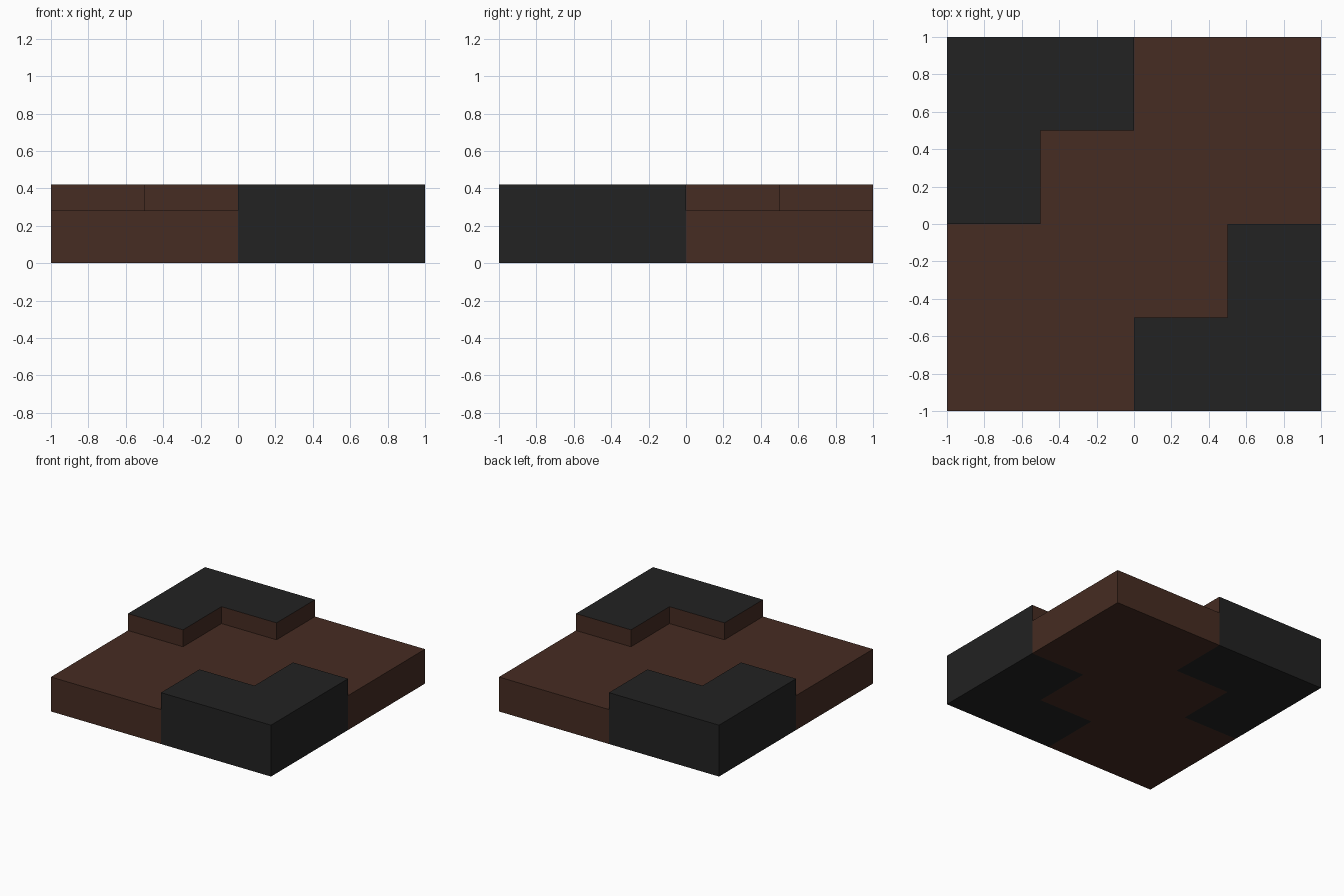
import bpy, bmesh

if "Cube" in bpy.data.objects:
    bpy.data.objects.remove(bpy.data.objects["Cube"])

SLAB_H, CORNER_H = 0.283, 0.422


def material(name, rgb):
    m = bpy.data.materials.new(name)
    m.diffuse_color = (*rgb, 1.0)
    m.use_nodes = True
    m.node_tree.nodes["Principled BSDF"].inputs["Base Color"].default_value = m.diffuse_color
    return m


brown = material("dark brown", (0.061, 0.025, 0.016))
black = material("charcoal black", (0.016, 0.016, 0.016))


def prism(name, outline, height, mats):
    """Extrude a flat outline from z = 0 up to the given height."""
    bm = bmesh.new()
    face = bm.faces.new([bm.verts.new((x, y, 0)) for x, y in outline])
    top = bmesh.ops.extrude_face_region(bm, geom=[face])["geom"]
    verts = [v for v in top if isinstance(v, bmesh.types.BMVert)]
    bmesh.ops.translate(bm, verts=verts, vec=(0, 0, height))
    # extrusion keeps the source face as the bottom when it is still present
    if not any(abs(f.calc_center_median().z) < 1e-5 for f in bm.faces):
        bm.faces.new([v for v in bm.verts if v.co.z < 1e-5])
    bmesh.ops.recalc_face_normals(bm, faces=bm.faces)
    # walls facing the middle take the second material
    for f in bm.faces:
        c = f.calc_center_median()
        is_wall = abs(f.normal.z) < 0.5
        inner = max(abs(c.x), abs(c.y)) < 0.99
        f.material_index = 1 if is_wall and inner and len(mats) > 1 else 0
    mesh = bpy.data.meshes.new(name)
    bm.to_mesh(mesh)
    bm.free()
    for m in mats:
        mesh.materials.append(m)
    obj = bpy.data.objects.new(name, mesh)
    bpy.context.collection.objects.link(obj)
    return obj


def half_turn(points):
    return [(-x, -y) for x, y in points]


# stepped edge shared by the slab and a raised corner
steps = [(-1, 0), (-0.5, 0), (-0.5, 0.5), (0, 0.5), (0, 1)]

# low slab running diagonally between the two corners
prism("base_slab", steps + [(1, 1)] + half_turn(steps) + [(-1, -1)], SLAB_H, [brown])

# raised L-shaped corners with brown inner walls
corner = steps + [(-1, 1)]
prism("back_left_corner", corner, CORNER_H, [black, brown])
prism("front_right_corner", half_turn(corner), CORNER_H, [black, brown])
